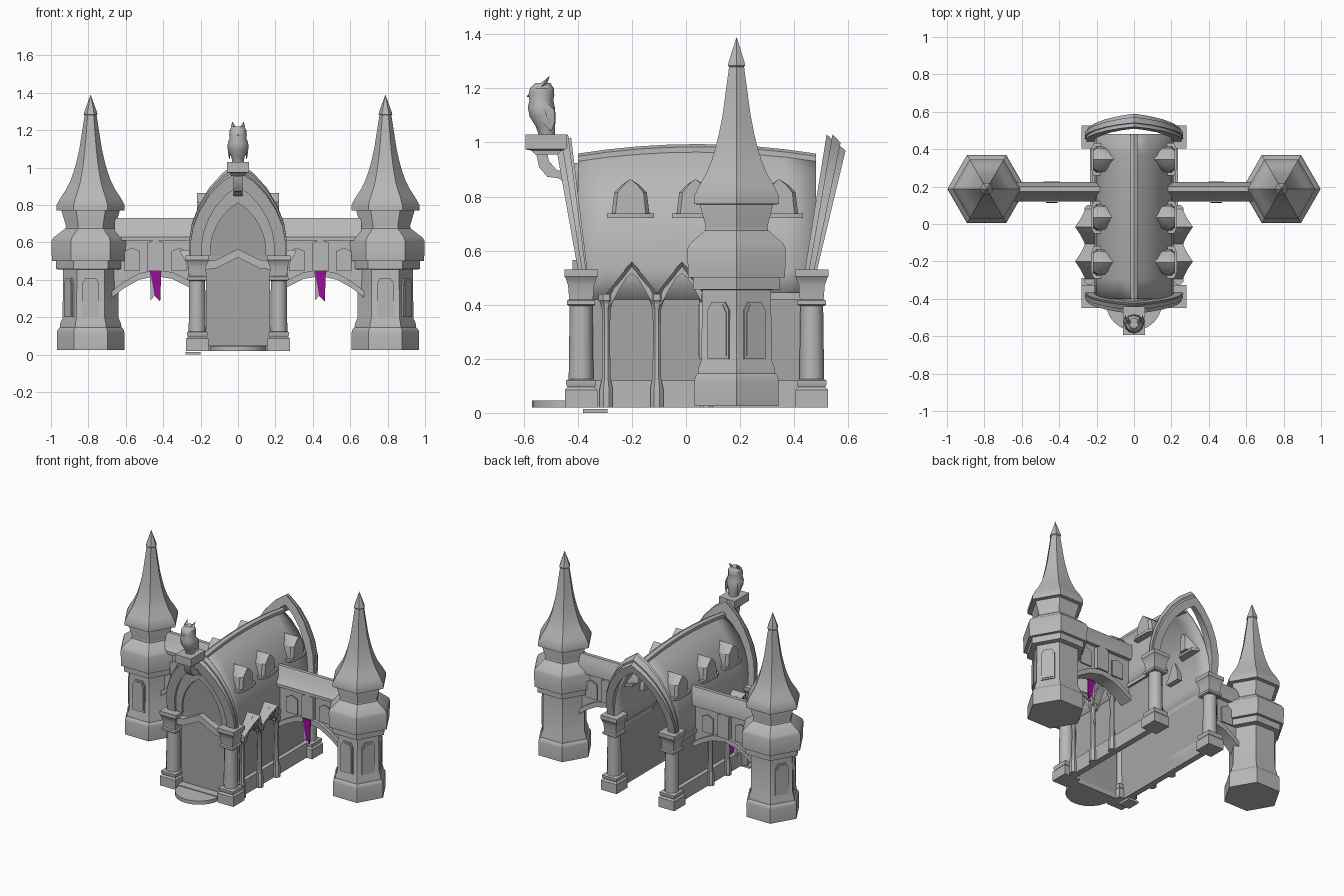
import bpy, bmesh
from math import sin, cos, pi, radians
from mathutils import Vector

cube = bpy.data.objects.get("Cube")
if cube:
    bpy.data.objects.remove(cube, do_unlink=True)


def material(name, rgb):
    m = bpy.data.materials.new(name)
    m.use_nodes = True
    m.diffuse_color = (*rgb, 1)
    bsdf = m.node_tree.nodes["Principled BSDF"]
    bsdf.inputs["Base Color"].default_value = (*rgb, 1)
    bsdf.inputs["Roughness"].default_value = 0.8
    return m


STONE = material("light_stone", (0.48, 0.48, 0.48))
WALL = material("wall_grey", (0.38, 0.38, 0.38))
PURPLE = material("banner_purple", (0.31, 0.005, 0.31))


def loft(name, rings, mat=STONE, closed=True, thick=0):
    """Skin a list of equal-length point rings."""
    bm = bmesh.new()
    vs = [[bm.verts.new(p) for p in ring] for ring in rings]
    n = len(vs[0])
    for a, b in zip(vs, vs[1:]):
        for i in range(n if closed else n - 1):
            j = (i + 1) % n
            bm.faces.new((a[i], a[j], b[j], b[i]))
    if closed:
        bm.faces.new(vs[0])
        bm.faces.new(vs[-1])
    bmesh.ops.remove_doubles(bm, verts=bm.verts, dist=1e-5)
    bmesh.ops.recalc_face_normals(bm, faces=bm.faces)
    me = bpy.data.meshes.new(name)
    bm.to_mesh(me)
    bm.free()
    ob = bpy.data.objects.new(name, me)
    bpy.context.collection.objects.link(ob)
    me.materials.append(mat)
    if thick:
        ob.modifiers.new("thickness", "SOLIDIFY").thickness = thick
    bpy.ops.object.select_all(action="DESELECT")
    ob.select_set(True)
    bpy.context.view_layer.objects.active = ob
    bpy.ops.object.shade_smooth_by_angle(angle=radians(32))
    return ob


def prism(name, pts, axis, lo, hi, mat=STONE):
    """Extrude a 2D outline along one axis."""
    put = {"x": lambda a, b, h: (h, a, b), "y": lambda a, b, h: (a, h, b),
           "z": lambda a, b, h: (a, b, h)}[axis]
    return loft(name, [[put(a, b, h) for a, b in pts] for h in (lo, hi)], mat)


def box(name, x, y, z, mat=STONE):
    return prism(name, [(x[0], y[0]), (x[1], y[0]), (x[1], y[1]), (x[0], y[1])], "z", *z, mat)


def lathe(name, profile, sides, at=(0, 0), turn=0.0, mat=STONE):
    """Profile of (radius, height) turned about a vertical line."""
    return loft(name, [[(at[0] + max(r, 1e-4) * cos(turn + 2 * pi * i / sides),
                         at[1] + max(r, 1e-4) * sin(turn + 2 * pi * i / sides), z)
                        for i in range(sides)] for r, z in profile], mat)


def square(name, profile, at):
    return lathe(name, [(r * 1.414, z) for r, z in profile], 4, at, pi / 4)


def mirrored(half):
    """Half outline from outer foot to centre, completed on the other side."""
    return half + [(-a, b) for a, b in reversed(half) if a]


def band(outer_half, drop):
    """Chevron strip of constant vertical depth."""
    top = mirrored(outer_half)
    return top + [(a, b - drop) for a, b in reversed(top)]


# Pointed arch shape shared by roof and gables
FOOT, RISE = 0.53, 0.47
ARCH = [(.255, .53), (.255, .6), (.24, .69), (.205, .78), (.15, .87), (.08, .945), (0, 1.0)]


def shaped(sx, sz):
    return mirrored([(x * sx, FOOT + (z - FOOT) * sz) for x, z in ARCH])


def gable(name, outer, inner, front, back, mat=STONE):
    """Leaning arch; front and back are (y, lean, lift)."""
    def place(p, f):
        t = (p[1] - FOOT) / RISE
        return (p[0], f[0] + f[1] * t, p[1] + f[2] * t)
    loft(name, [[place(o, front), place(o, back), place(i, back), place(i, front)]
                for o, i in zip(outer, inner)], mat)


# Hall roof shell with a gently bowed ridge
rows = []
for k in range(9):
    y = -0.4 + 0.88 * k / 8
    peak = 0.98 - 0.035 * ((k - 4) / 4) ** 2
    arc = shaped(0.83, (peak - FOOT) / RISE)
    rows.append([(x, y, z) for x, z in [(.212, .42)] + arc + [(-.212, .42)]])
loft("hall_roof", rows, closed=False, thick=0.015)
loft("roof_ridge", [[(sx * .02, r[7][1], r[7][2] + dz) for sx, dz in
                     ((1, -.03), (1, .004), (0, .014), (-1, .004), (-1, -.03))] for r in rows])

# Front and back gable arches
gable("front_arch", shaped(1, 1), shaped(.76, .82), (-.4, -.08, -.02), (-.365, -.06, .02))
gable("front_arch_inner_moulding", shaped(.8, .84), shaped(.58, .6), (-.39, -.055, 0), (-.365, -.04, 0))
inner = shaped(.6, .62)
gable("front_tympanum", inner, [(0, z) for x, z in inner], (-.38, -.04, 0), (-.37, -.04, 0), WALL)
gable("front_arch_rim", shaped(1.03, 1.02), shaped(.95, .95), (-.385, -.075, 0), (-.37, -.065, .02))
gable("back_arch", shaped(1, 1), shaped(.8, .87), (.44, .08, .03), (.485, .105, -.03))
gable("back_arch_rim", shaped(1.03, 1.02), shaped(.93, .94), (.455, .085, .02), (.475, .095, -.01))

# Entrance
box("door_wall", (-.17, .17), (-.375, -.365), (.03, .53), WALL)
prism("door_arch", band([(.17, .5), (.12, .505), (.07, .53), (0, .565)], .045), "y", -.42, -.36)
prism("front_step", [(.15 * cos(a * pi / 12), -.42 - .15 * sin(a * pi / 12)) for a in range(13)],
      "z", .02, .045)
box("threshold", (-.16, .16), (-.43, -.36), (.02, .05))
box("side_step", (-.28, -.2), (-.38, -.29), (0, .015))

# Corner columns
for s in (1, -1):
    for end, y in (("front", -.388), ("back", .465)):
        at = (s * .218, y)
        square(end + "_column_base", [(.06, .02), (.06, .085), (.05, .095), (.055, .105), (.055, .12), (.045, .125)], at)
        lathe(end + "_column_shaft", [(.046, .12), (.042, .41)], 12, at)
        square(end + "_column_capital", [(.045, .395), (.052, .4), (.052, .415), (.044, .42), (.048, .47),
                                         (.058, .5), (.062, .505), (.062, .53)], at)

    # Side walls, plinth and eave
    box("side_wall", sorted((s * .195, s * .207)), (-.38, .46), (.03, .45), WALL)
    box("side_plinth", sorted((s * .195, s * .235)), (-.36, .44), (.02, .12))
    box("side_eave", sorted((s * .195, s * .222)), (.05, .44), (.42, .445))

    # Gabled side bays
    for yc in (-.2, -.015):
        rib = [(yc + a, z) for a, z in band([(.1, .43), (.075, .445), (.045, .5), (.02, .54), (0, .555)], .04)]
        prism("bay_arch", rib, "x", s * .2, s * .26)
        loft("bay_roof", [[(s * .19, yc + a, z), (s * x, yc + a, z),
                           (s * (x - .02), yc + a, z - .02), (s * .19, yc + a, z - .02)]
                          for a, z, x in ((-.095, .44, .26), (-.045, .505, .285), (0, .56, .315),
                                          (.045, .505, .285), (.095, .44, .26))])
    for y in (-.295, -.108, .075):
        at = (s * .238, y)
        lathe("bay_column", [(.026, .02), (.026, .09), (.017, .13), (.015, .3), (.017, .38),
                             (.026, .41), (.03, .415), (.03, .44)], 8, at, pi / 8)

    # Roof dormers
    for y in (-.205, .035, .345):
        def ring(x, k, lift=0.0):
            return [(s * x, y + a * k, z + lift) for a, z in
                    ((-.07, .735), (-.06, .815), (-.03, .845), (0, .865), (.03, .845), (.06, .815), (.07, .735))]
        loft("dormer", [ring(.1, .35), ring(.155, 1), ring(.2, 1), ring(.218, .8)])
        prism("dormer_sill", [(s * .12, y - .06), (s * .17, y - .087), (s * .215, y - .087), (s * .23, y - .05),
                              (s * .23, y + .05), (s * .215, y + .087), (s * .17, y + .087), (s * .12, y + .06)],
              "z", .72, .738)

    # Bridge wall with arched underside, rib and roof
    curve = [(.68, .3), (.61, .355), (.53, .4), (.44, .42), (.35, .405), (.27, .365), (.2, .32)]
    under = [(s * x, z) for x, z in curve]
    prism("bridge_wall", [(s * .2, .65), (s * .68, .65)] + under, "y", .15, .2)
    prism("bridge_rib", under + [(x, z + .035) for x, z in reversed(under)], "y", .128, .218)
    prism("bridge_roof", [(.12, .61), (.12, .63), (.145, .66), (.165, .71), (.175, .73), (.2, .73),
                          (.21, .7), (.225, .66), (.225, .61)], "x", s * .16, s * .66)
    xc = s * .44
    for y0, y1 in ((.12, .15), (.2, .228)):
        prism("bridge_pier", [(xc - .043, .45), (xc + .043, .45), (xc + .043, .6), (xc, .615), (xc - .043, .6)],
              "y", y0, y1)
        for x in (.315, .565):
            for w, mat, e in ((.042, STONE, 0), (.03, WALL, .004)):
                prism("bridge_window", [(s * x + a, z) for a, z in
                                        ((-w, .49 - w), (w, .49 - w), (w, .51 + w), (0, .53 + w), (-w, .51 + w))],
                      "y", y0 + .018 - e, y1 - .018 + e, mat)

    # Hanging banner with forked tail
    prism("banner", [(xc - .03, .45), (xc + .03, .45), (xc + .024, .285), (xc - .006, .315)],
          "y", .112, .118, PURPLE)
    prism("banner_fringe", [(xc - .03, .45), (xc - .006, .315), (xc - .028, .29)], "y", .114, .118)

    # Hexagonal tower
    at = (s * .788, .187)
    lathe("tower_body", [(.18, .025), (.18, .12), (.176, .135), (.165, .145), (.163, .165), (.15, .195),
                         (.147, .455), (.185, .457), (.185, .5), (.207, .5), (.21, .607), (.2, .625),
                         (.135, .675), (.132, .69), (.155, .765), (.15, .78)], 6, at)
    lathe("tower_roof", [(.14, .77), (.182, .772), (.182, .8), (.16, .84), (.13, .885), (.108, .93), (.09, .98),
                         (.076, 1.03), (.06, 1.1), (.046, 1.19), (.032, 1.28), (.037, 1.285), (.033, 1.3),
                         (0, 1.39)], 6, at)
    for turn in (0, s * pi / 3, s * 2 * pi / 3):
        for w, top, depth in ((.045, .41, .137), (.036, .4, .141)):
            pane = prism("tower_window", [(-w, .61 - top), (w, .61 - top), (w, top - .03), (w * .6, top),
                                          (-w * .6, top), (-w, top - .03)], "y", -depth, -.11)
            pane.location = (*at, 0)
            pane.rotation_euler.z = turn

# Corbel carrying the owl
loft("owl_perch", [[(a * w, -.517 + b * d, z) for a, b in ((-1, -1), (1, -1), (1, 1), (-1, 1))]
                   for w, d, z in ((.038, .04, .955), (.04, .055, .97), (.06, .077, .975), (.06, .077, 1.03))])
loft("perch_bracket", [[(a * .025, y + b * .018, z + b * .012) for a, b in ((-1, -1), (1, -1), (1, 1), (-1, 1))]
                       for y, z in ((-.535, .965), (-.525, .92), (-.495, .885), (-.455, .88), (-.42, .86))])

# Owl statue
SECTIONS = [(1.03, -.515, .03, .03), (1.06, -.52, .036, .036), (1.095, -.53, .052, .048), (1.13, -.535, .054, .05),
            (1.155, -.535, .045, .044), (1.175, -.535, .047, .048), (1.2, -.533, .045, .044), (1.22, -.53, .025, .028)]
loft("owl_body", [[(rx * cos(i * pi / 6), yc + ry * sin(i * pi / 6), z) for i in range(12)]
                  for z, yc, rx, ry in SECTIONS])
for s in (1, -1):
    loft("owl_ear", [[(s * x + r * a, y + r * b, z) for a, b in ((1, 0), (0, 1), (-1, 0), (0, -1))]
                     for x, y, z, r in ((.022, -.54, 1.195, .018), (.026, -.525, 1.22, .012), (.03, -.505, 1.245, .001))])
    loft("owl_wing", [[(s * (.046 + r * .3 * a), y + r * b, z) for a, b in ((1, 0), (0, 1), (-1, 0), (0, -1))]
                      for y, z, r in ((-.5, 1.045, .004), (-.51, 1.08, .025), (-.522, 1.12, .035), (-.528, 1.15, .01))])
loft("owl_beak", [[(r * a, y, z + r * b) for a, b in ((1, 0), (0, 1), (-1, 0), (0, -1))]
                  for y, z, r in ((-.565, 1.18, .014), (-.588, 1.17, .002))])
